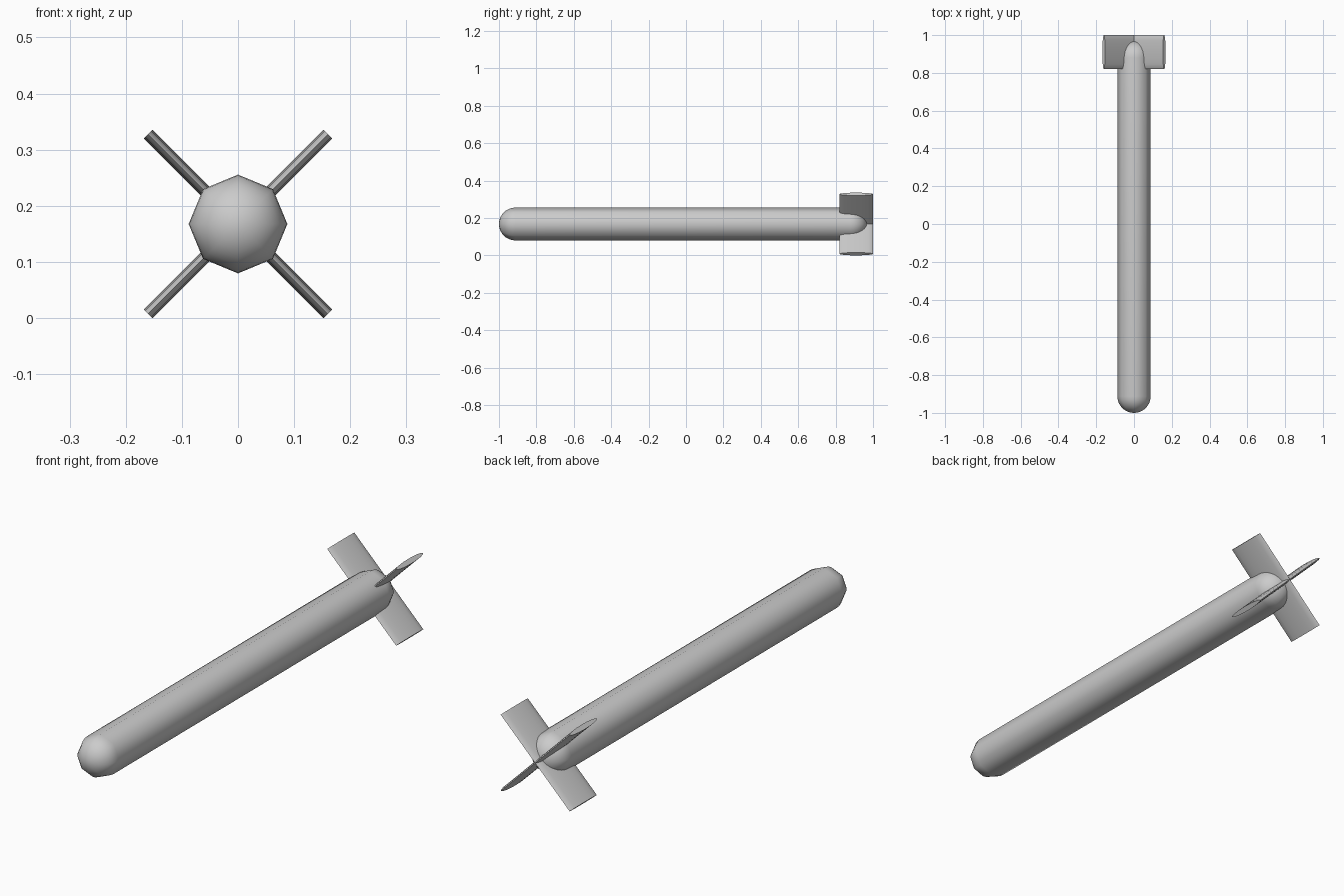
import bpy, bmesh, math
from mathutils import Matrix, Vector

if "Cube" in bpy.data.objects:
    bpy.data.objects.remove(bpy.data.objects["Cube"])

R, CZ = 0.088, 0.1675          # body radius and axis height
NOSE, TAIL = -1.0, 0.968       # tips of the domed ends
SIDES, RINGS = 8, 8


def finish(bm, name, angle):
    bmesh.ops.recalc_face_normals(bm, faces=bm.faces)
    mesh = bpy.data.meshes.new(name)
    bm.to_mesh(mesh)
    bm.free()
    ob = bpy.data.objects.new(name, mesh)
    bpy.context.collection.objects.link(ob)
    bpy.ops.object.select_all(action='DESELECT')
    ob.select_set(True)
    bpy.context.view_layer.objects.active = ob
    bpy.ops.object.shade_smooth_by_angle(angle=math.radians(angle))
    return ob


# Body: eight-sided tube with a dome at each end, spun about the y axis
arc = [i * math.pi / 2 / RINGS for i in range(RINGS + 1)]
profile = [(NOSE + R - R * math.cos(a), R * math.sin(a)) for a in arc]
profile += [(TAIL - R + R * math.cos(a), R * math.sin(a)) for a in reversed(arc)]
bm = bmesh.new()
verts = [bm.verts.new((0, y, CZ + r)) for y, r in profile]
edges = [bm.edges.new(pair) for pair in zip(verts, verts[1:])]
bmesh.ops.spin(bm, geom=verts + edges, cent=(0, 0, CZ), axis=(0, 1, 0),
               angle=math.tau, steps=SIDES)
bmesh.ops.remove_doubles(bm, verts=bm.verts, dist=1e-5)
finish(bm, "body", 60)


# Tail fins: two flattened cylinders crossing through the tail
def fin(name, roll):
    bm = bmesh.new()
    bmesh.ops.create_cone(bm, cap_ends=True, segments=16, radius1=1, radius2=1, depth=1)
    bmesh.ops.scale(bm, vec=Vector((0.0108, 0.09, 0.4525)), verts=bm.verts)
    bmesh.ops.transform(bm, verts=bm.verts, matrix=Matrix.Translation((0, 0.91, CZ))
                        @ Matrix.Rotation(math.radians(roll), 4, 'Y'))
    finish(bm, name, 60)


fin("tail_fin_right_up", 45)
fin("tail_fin_left_up", -45)
